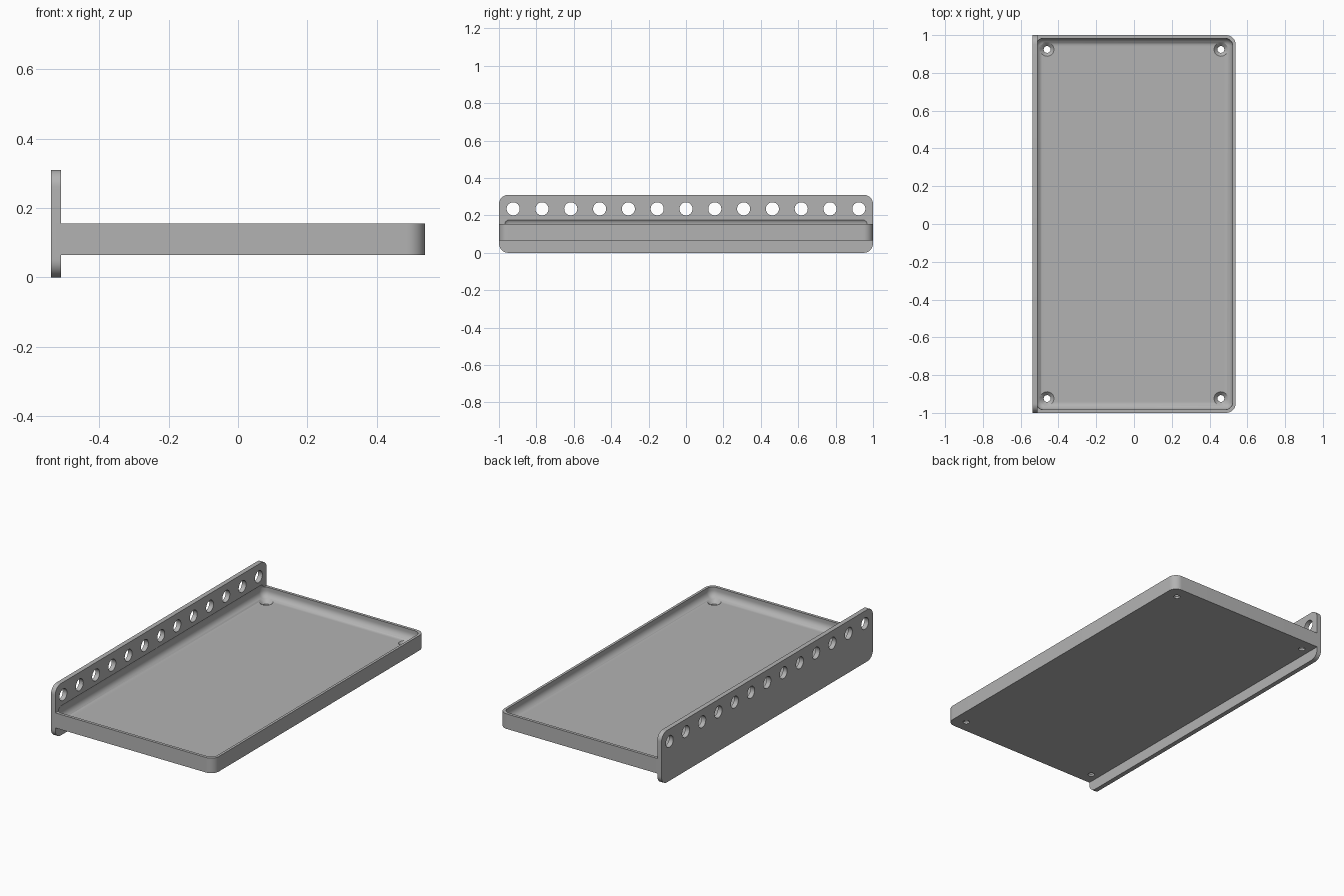
import bpy, bmesh, math
from mathutils import Vector, Matrix

if "Cube" in bpy.data.objects:
    bpy.data.objects.remove(bpy.data.objects["Cube"], do_unlink=True)

grey = bpy.data.materials.new("plain grey")
grey.use_nodes = True
colour = (0.45, 0.45, 0.45, 1)
grey.diffuse_color = colour
grey.node_tree.nodes["Principled BSDF"].inputs["Base Color"].default_value = colour


def make_object(name, bm):
    mesh = bpy.data.meshes.new(name)
    bm.to_mesh(mesh)
    bm.free()
    mesh.materials.append(grey)
    obj = bpy.data.objects.new(name, mesh)
    bpy.context.collection.objects.link(obj)
    return obj


def rounded_box(name, low, high, radius, pick):
    """Box between two corners, rounding the edges that pick accepts."""
    low, high = Vector(low), Vector(high)
    bm = bmesh.new()
    bmesh.ops.create_cube(bm, size=1)
    for v in bm.verts:
        v.co = (low + high) / 2 + v.co * (high - low)
    edges = [e for e in bm.edges if pick(e.verts[0].co, e.verts[1].co)]
    bmesh.ops.bevel(bm, geom=edges, offset=radius, segments=10, profile=0.5, affect='EDGES')
    return make_object(name, bm)


def add_cone(bm, centre, r_bottom, r_top, depth, turn=Matrix()):
    bmesh.ops.create_cone(bm, cap_ends=True, segments=32, radius1=r_bottom, radius2=r_top,
                          depth=depth, matrix=Matrix.Translation(centre) @ turn)


def combine(target, tool, operation):
    mod = target.modifiers.new(operation.lower(), 'BOOLEAN')
    mod.object, mod.operation, mod.solver = tool, operation, 'EXACT'
    bpy.context.view_layer.objects.active = target
    bpy.ops.object.modifier_apply(modifier=mod.name)
    bpy.data.objects.remove(tool, do_unlink=True)


# Tray block, rounded at its two free corners, joined to the mounting plate
shelf = rounded_box("shelf_tray", (-0.525, -1, 0.065), (0.538, 1, 0.155), 0.05,
                    lambda a, b: abs(a.z - b.z) > 0.01 and a.x > 0)
plate = rounded_box("mounting_plate", (-0.538, -1, 0), (-0.51, 1, 0.31), 0.05,
                    lambda a, b: abs(a.x - b.x) > 0.01)
combine(shelf, plate, 'UNION')

# Soft-edged hollow that also bites slightly into the plate
hollow = rounded_box("hollow", (-0.52, -0.983, 0.095), (0.523, 0.983, 0.19), 0.04,
                     lambda a, b: True)
combine(shelf, hollow, 'DIFFERENCE')

# Row of round holes along the plate
bm = bmesh.new()
sideways = Matrix.Rotation(math.pi / 2, 4, 'Y')
for i in range(13):
    add_cone(bm, (-0.525, (i - 6) * 0.154, 0.235), 0.035, 0.035, 0.2, sideways)
combine(shelf, make_object("plate_holes", bm), 'DIFFERENCE')

# Screw holes in the tray corners, with countersinks
for name, z, r_bottom, r_top, depth in (("screw_holes", 0.08, 0.018, 0.018, 0.06),
                                        ("countersinks", 0.0875, 0.016, 0.041, 0.025)):
    bm = bmesh.new()
    for x in (-0.46, 0.46):
        for y in (-0.924, 0.924):
            add_cone(bm, (x, y, z), r_bottom, r_top, depth)
    combine(shelf, make_object(name, bm), 'DIFFERENCE')

bpy.ops.object.select_all(action='DESELECT')
shelf.select_set(True)
bpy.context.view_layer.objects.active = shelf
bpy.ops.object.shade_smooth_by_angle(angle=math.radians(30))
